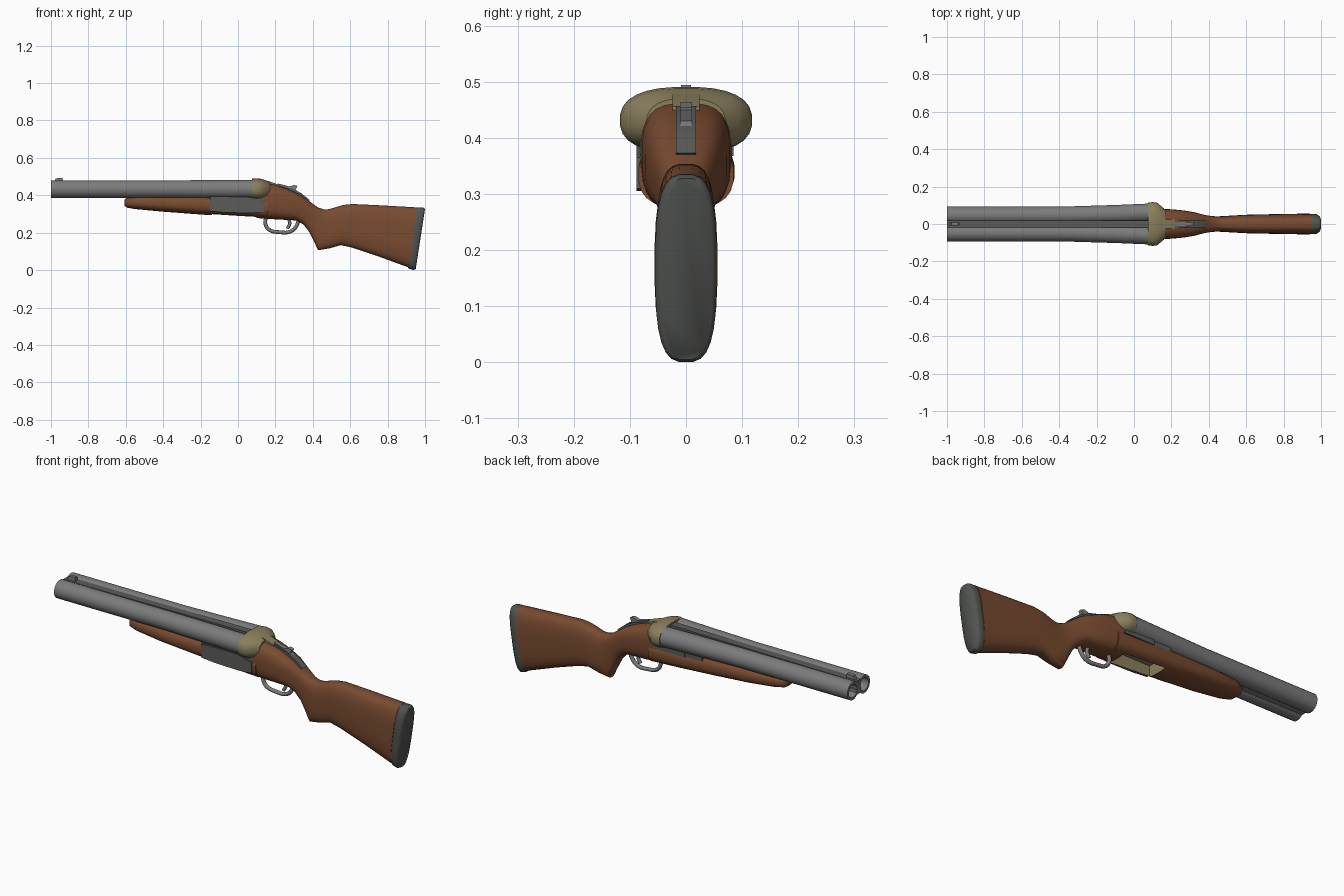
import bpy, bmesh, math
from mathutils import Vector


def material(name, rgb):
    m = bpy.data.materials.new(name)
    m.diffuse_color = (*rgb, 1)
    return m


WOOD = material("warm wood", (0.190, 0.070, 0.030))
STEEL = material("barrel steel", (0.20, 0.20, 0.20))
DARK = material("dark steel", (0.105, 0.107, 0.10))
TAN = material("aged brass", (0.255, 0.21, 0.11))
PAD = material("rubber grey", (0.083, 0.088, 0.081))


def finish(name, bm, mat, angle=40):
    bmesh.ops.recalc_face_normals(bm, faces=bm.faces)
    me = bpy.data.meshes.new(name)
    bm.to_mesh(me)
    bm.free()
    me.materials.append(mat)
    me.shade_smooth()
    me.set_sharp_from_angle(angle=math.radians(angle))
    ob = bpy.data.objects.new(name, me)
    bpy.context.collection.objects.link(ob)
    return ob


def loft(name, stations, mat, power=2.6, sides=24, angle=40):
    """Skin rounded sections: (x_bottom, z_bottom, x_top, z_top, half_width[, y_centre])."""
    bm = bmesh.new()
    rings = []
    for xb, zb, xt, zt, hw, *yc in stations:
        ring = []
        for i in range(sides):
            a = 2 * math.pi * (i + 0.5) / sides
            c, s = math.cos(a), math.sin(a)
            y = hw * math.copysign(abs(c) ** (2 / power), c) + (yc[0] if yc else 0)
            t = (math.copysign(abs(s) ** (2 / power), s) + 1) / 2
            ring.append(bm.verts.new((xb + (xt - xb) * t, y, zb + (zt - zb) * t)))
        rings.append(ring)
    for a, b in zip(rings, rings[1:]):
        for i in range(sides):
            j = (i + 1) % sides
            bm.faces.new((a[i], a[j], b[j], b[i]))
    bm.faces.new(rings[0])
    bm.faces.new(rings[-1])
    return finish(name, bm, mat, angle)


def upright(rows):
    """Vertical sections from (x, z_bottom, z_top, half_width)."""
    return [(x, zb, x, zt, hw) for x, zb, zt, hw in rows]


def plate(name, outline, y0, y1, mat):
    """Extrude an x-z outline between two y values."""
    bm = bmesh.new()
    f = bm.faces.new([bm.verts.new((x, y0, z)) for x, z in outline])
    r = bmesh.ops.extrude_face_region(bm, geom=[f])
    bmesh.ops.translate(bm, vec=Vector((0, y1 - y0, 0)),
                        verts=[v for v in r["geom"] if isinstance(v, bmesh.types.BMVert)])
    return finish(name, bm, mat, 30)


def tube_curve(name, pts, radius, mat):
    cu = bpy.data.curves.new(name, "CURVE")
    cu.dimensions = "3D"
    cu.bevel_depth = radius
    cu.bevel_resolution = 2
    cu.resolution_u = 5
    cu.use_fill_caps = True
    sp = cu.splines.new("BEZIER")
    sp.bezier_points.add(len(pts) - 1)
    for p, (x, z) in zip(sp.bezier_points, pts):
        p.co = (x, 0, z)
        p.handle_left_type = p.handle_right_type = "AUTO"
    cu.materials.append(mat)
    ob = bpy.data.objects.new(name, cu)
    bpy.context.collection.objects.link(ob)


# Twin barrels with open bores, flaring toward the breech
profile = [(-0.75, 0.002, 0.047), (-0.75, 0.034, 0.047), (-1, 0.034, 0.047),
           (-1, 0.047, 0.047), (-0.36, 0.047, 0.047), (-0.1, 0.049, 0.053),
           (0.09, 0.050, 0.060)]
for label, side in (("left", 1), ("right", -1)):
    loft(label + "_barrel", [(x, 0.433 - r, x, 0.433 + r, r, side * y) for x, r, y in profile],
         STEEL, power=2, sides=24)

# Rib between the barrels, and front sight
plate("top_rib", [(-1, 0.445), (0.09, 0.44), (0.09, 0.480), (-0.6, 0.474), (-1, 0.472)],
      -0.020, 0.020, DARK)
plate("lower_rib", [(-1, 0.40), (0.09, 0.395), (0.09, 0.43), (-1, 0.43)], -0.02, 0.02, STEEL)
plate("front_sight", [(-0.985, 0.468), (-0.935, 0.468), (-0.938, 0.494), (-0.975, 0.49)],
      -0.009, 0.009, STEEL)

# Breech block with its rear tang
loft("breech", upright([(0.075, 0.373, 0.489, 0.114), (0.10, 0.372, 0.491, 0.118),
                        (0.125, 0.373, 0.488, 0.114), (0.15, 0.38, 0.480, 0.092),
                        (0.172, 0.385, 0.470, 0.07)]), TAN, power=2.5, sides=28)
plate("breech_tang", [(0.13, 0.44), (0.22, 0.43), (0.22, 0.456), (0.17, 0.474), (0.13, 0.484)],
      -0.024, 0.024, TAN)

# Fore-end running back under the receiver
fore = loft("fore_end", upright([(-0.607, 0.345, 0.375, 0.03), (-0.595, 0.334, 0.388, 0.05),
                                 (-0.55, 0.326, 0.398, 0.066), (-0.40, 0.312, 0.40, 0.08),
                                 (-0.2, 0.297, 0.40, 0.085), (0.0, 0.284, 0.395, 0.087),
                                 (0.16, 0.274, 0.395, 0.085)]), WOOD, power=2.6)

# Loading recess cut into the underside, lined with brass
cutter = plate("recess_cutter", [(-0.14, 0.2), (0.1, 0.2), (0.1, 0.355), (-0.14, 0.355)],
               -0.058, 0.05, TAN)
cutter.data.shade_flat()
cutter.hide_render = True
cutter.display_type = "WIRE"
cut = fore.modifiers.new("recess", "BOOLEAN")
cut.operation = "DIFFERENCE"
cut.solver = "EXACT"
cut.object = cutter
cut.material_mode = "TRANSFER"

# Receiver metal: core, right side plate and left strip
plate("receiver_core", [(-0.15, 0.37), (0.14, 0.37), (0.14, 0.40), (-0.15, 0.405)],
      -0.082, 0.08, DARK)
plate("receiver_side_plate", [(-0.15, 0.315), (-0.07, 0.308), (0.06, 0.305), (0.14, 0.31),
                              (0.14, 0.365), (0.06, 0.388), (-0.15, 0.388)],
      -0.088, -0.075, DARK)
plate("left_strip", [(-0.05, 0.368), (0.12, 0.368), (0.12, 0.395), (-0.05, 0.395)],
      0.072, 0.085, DARK)

# Rear body, pistol grip and shoulder stock in one sweep
loft("stock", [(0.13, 0.276, 0.13, 0.468, 0.081), (0.20, 0.271, 0.20, 0.457, 0.079),
               (0.26, 0.268, 0.265, 0.435, 0.073), (0.315, 0.265, 0.33, 0.405, 0.063),
               (0.35, 0.243, 0.385, 0.366, 0.050), (0.38, 0.205, 0.43, 0.334, 0.043),
               (0.405, 0.155, 0.46, 0.325, 0.041), (0.428, 0.106, 0.485, 0.326, 0.041),
               (0.49, 0.116, 0.52, 0.336, 0.044), (0.55, 0.133, 0.56, 0.348, 0.047),
               (0.61, 0.120, 0.61, 0.354, 0.050), (0.75, 0.073, 0.76, 0.347, 0.053),
               (0.913, 0.013, 0.955, 0.336, 0.056)], WOOD, power=3.0, sides=28)

# Recoil pad
loft("butt_pad", [(0.908, 0.014, 0.95, 0.334, 0.052), (0.916, 0.006, 0.962, 0.336, 0.055),
                  (0.938, 0.0, 0.99, 0.335, 0.055), (0.950, 0.004, 1.0, 0.328, 0.047)],
     PAD, power=3.0, sides=28, angle=60)

# Trigger guard and trigger
tube_curve("trigger_guard", [(0.15, 0.285), (0.146, 0.25), (0.165, 0.217), (0.22, 0.203),
                             (0.28, 0.206), (0.312, 0.235), (0.325, 0.27)], 0.010, STEEL)
tube_curve("trigger", [(0.27, 0.275), (0.277, 0.25), (0.264, 0.222)], 0.009, STEEL)

# Top lever on its base
plate("lever_base", [(0.22, 0.43), (0.36, 0.365), (0.385, 0.373), (0.34, 0.410),
                     (0.29, 0.435), (0.22, 0.457)], -0.018, 0.018, DARK)
plate("top_lever", [(0.215, 0.435), (0.30, 0.405), (0.325, 0.415), (0.308, 0.43),
                    (0.318, 0.450), (0.30, 0.455), (0.275, 0.447), (0.215, 0.463)],
      -0.011, 0.011, STEEL)
